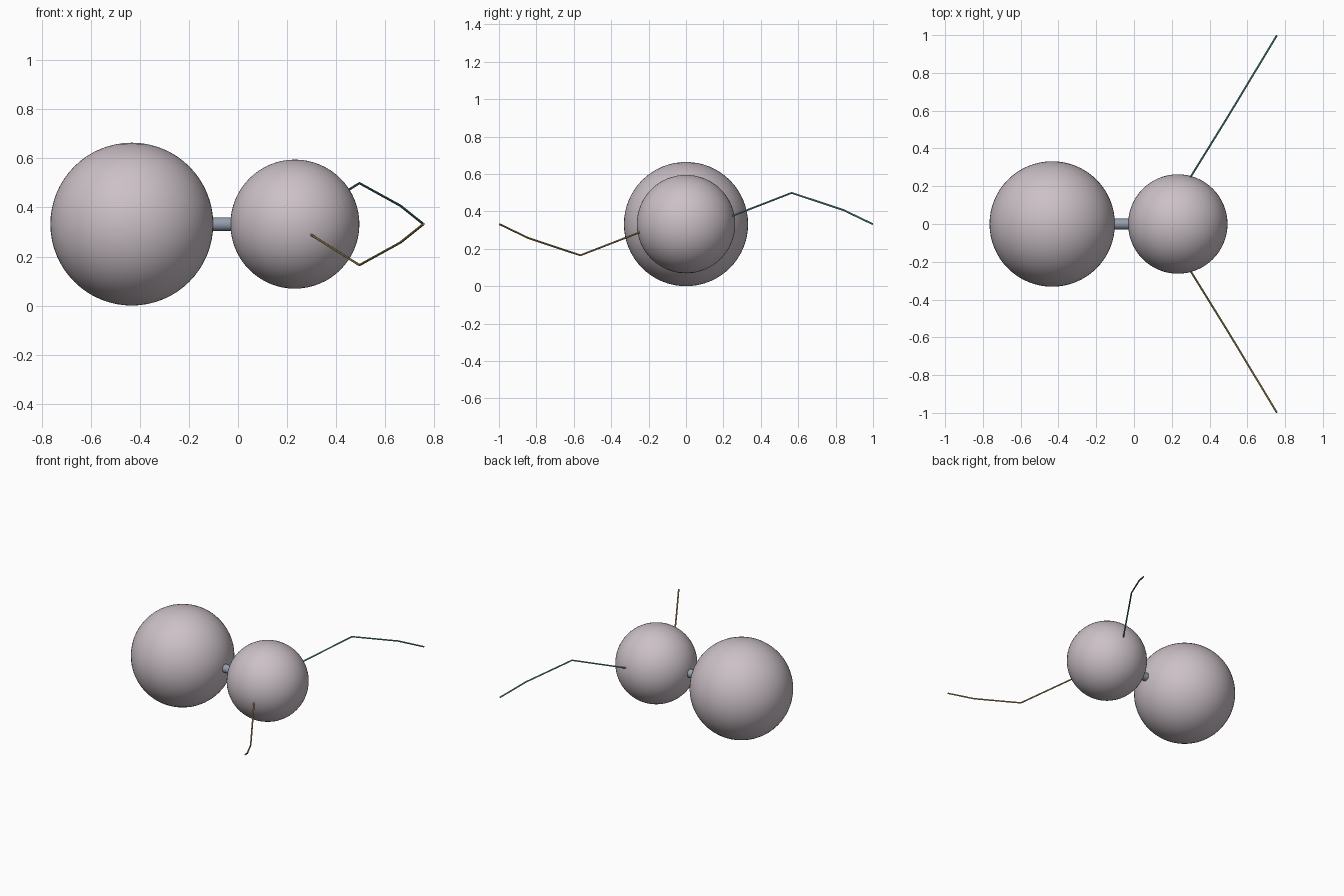
import bpy, math
from mathutils import Vector

if "Cube" in bpy.data.objects:
    bpy.data.objects.remove(bpy.data.objects["Cube"])

ZC = 0.332  # height of the body axis


def material(name, color):
    m = bpy.data.materials.new(name)
    m.diffuse_color = (*color, 1)
    m.use_nodes = True
    m.node_tree.nodes["Principled BSDF"].inputs["Base Color"].default_value = m.diffuse_color
    return m


pale = material("pale mauve grey", (0.60, 0.53, 0.57))
steel = material("blue grey", (0.30, 0.34, 0.42))
teal = material("teal", (0.13, 0.36, 0.40))
ochre = material("ochre", (0.47, 0.32, 0.12))


def finish(name, mat):
    ob = bpy.context.object
    ob.name = name
    ob.data.materials.append(mat)
    bpy.ops.object.shade_smooth_by_angle(angle=math.radians(40))
    return ob


# Two round bodies
for name, x, r in (("large_sphere", -0.433, 0.332), ("small_sphere", 0.232, 0.263)):
    bpy.ops.mesh.primitive_uv_sphere_add(segments=64, ring_count=32, radius=r,
                                         location=(x, 0, ZC))
    finish(name, pale)

# Short rod joining them
bpy.ops.mesh.primitive_cylinder_add(vertices=32, radius=0.028, depth=0.13,
                                    location=(-0.066, 0, ZC),
                                    rotation=(0, math.pi / 2, 0))
finish("connecting_rod", steel)

# Thin bent wires: the second is the first turned half round the long axis
path = [(0.297, 0.245, 0.043), (0.495, 0.565, 0.167),
        (0.662, 0.842, 0.075), (0.756, 0.998, 0.0)]
for name, s, mat in (("back_wire", 1, teal), ("front_wire", -1, ochre)):
    cu = bpy.data.curves.new(name, 'CURVE')
    cu.dimensions = '3D'
    cu.bevel_depth = 0.005
    cu.bevel_resolution = 2
    cu.use_fill_caps = True
    sp = cu.splines.new('POLY')
    sp.points.add(len(path) - 1)
    for p, (x, y, z) in zip(sp.points, path):
        p.co = (x, s * y, ZC + s * z, 1)
    ob = bpy.data.objects.new(name, cu)
    bpy.context.collection.objects.link(ob)
    bpy.ops.object.select_all(action='DESELECT')
    ob.select_set(True)
    bpy.context.view_layer.objects.active = ob
    bpy.ops.object.convert(target='MESH')
    finish(name, mat)
